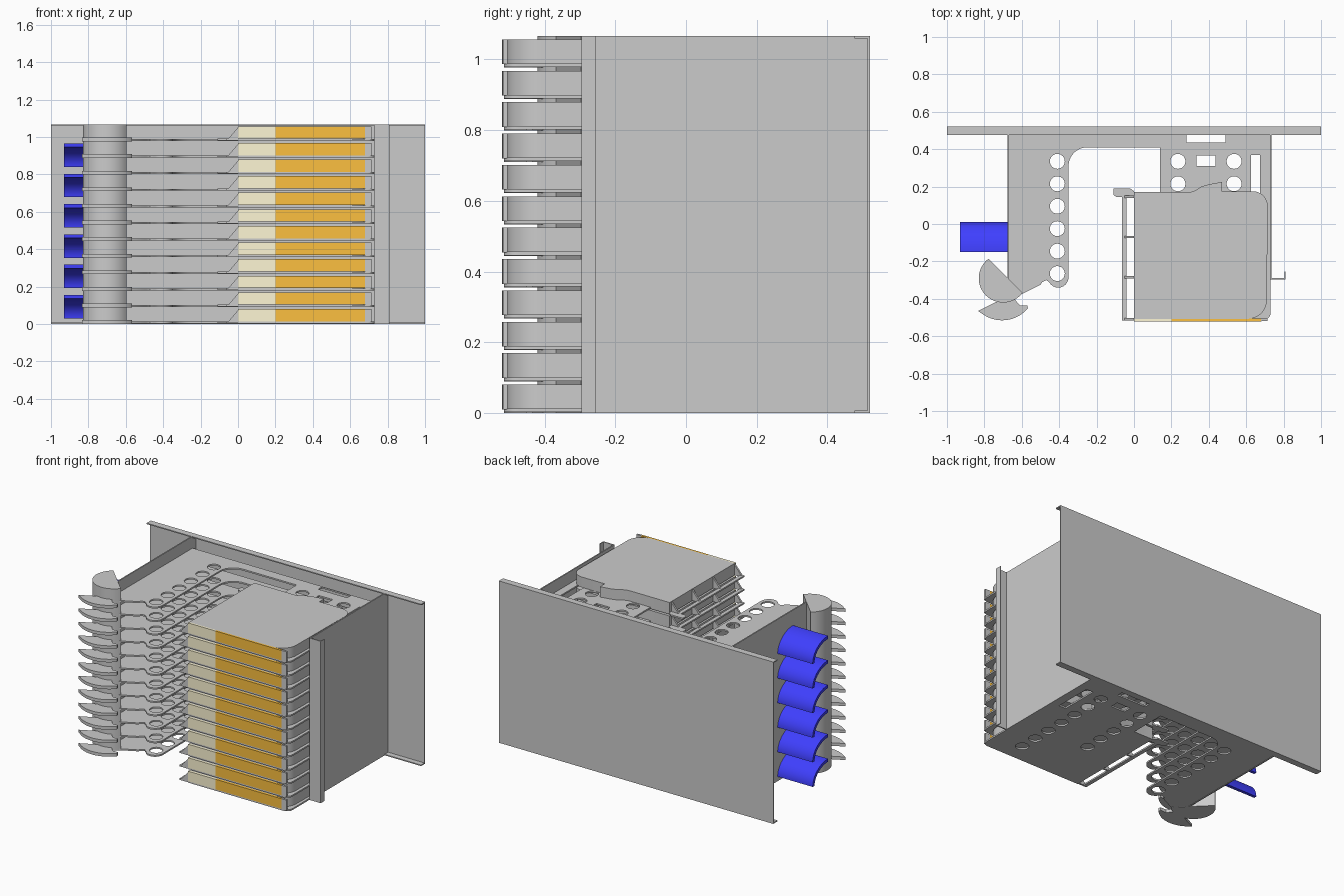
import bpy, bmesh, math
from mathutils import Matrix

if "Cube" in bpy.data.objects:
    bpy.data.objects.remove(bpy.data.objects["Cube"])

PITCH, N, H = 0.0888, 12, 1.066


def material(name, rgb):
    m = bpy.data.materials.new(name)
    m.diffuse_color = (*rgb, 1)
    m.use_nodes = True
    m.node_tree.nodes["Principled BSDF"].inputs["Base Color"].default_value = m.diffuse_color
    return m


BLUE = material("blue", (0.05, 0.05, 1.0))
ORANGE = material("orange", (0.98, 0.53, 0.05))
BEIGE = material("beige", (1.0, 0.93, 0.66))


def arc(cx, cy, r, a0, a1, n=10):
    return [(cx + r * math.cos(math.radians(a0 + (a1 - a0) * i / n)),
             cy + r * math.sin(math.radians(a0 + (a1 - a0) * i / n))) for i in range(n + 1)]


def circle(cx, cy, r=0.04):
    return arc(cx, cy, r, 0, 360, 24)[:-1]


def rect(x0, x1, y0, y1):
    return [(x0, y0), (x1, y0), (x1, y1), (x0, y1)]


# Extruded flat shape: first loop is the outline, others are holes
def prism(name, loops, a, b, plane="xy", mat=None):
    cu = bpy.data.curves.new(name + "_outline", "CURVE")
    cu.dimensions, cu.fill_mode, cu.extrude = "2D", "BOTH", (b - a) / 2
    for pts in loops:
        s = cu.splines.new("POLY")
        s.points.add(len(pts) - 1)
        for p, q in zip(s.points, pts):
            p.co = (q[0], q[1], 0, 1)
        s.use_cyclic_u = True
    tmp = bpy.data.objects.new("tmp", cu)
    bpy.context.collection.objects.link(tmp)
    deps = bpy.context.evaluated_depsgraph_get()
    me = bpy.data.meshes.new_from_object(tmp.evaluated_get(deps))
    bpy.data.objects.remove(tmp)
    bpy.data.curves.remove(cu)
    me.transform(Matrix.Translation((0, 0, (a + b) / 2)))
    if plane == "xz":      # profile in x,z extruded along y
        me.transform(Matrix(((1, 0, 0, 0), (0, 0, 1, 0), (0, 1, 0, 0), (0, 0, 0, 1))))
    elif plane == "yz":    # profile in y,z extruded along x
        me.transform(Matrix(((0, 0, 1, 0), (1, 0, 0, 0), (0, 1, 0, 0), (0, 0, 0, 1))))
    bm = bmesh.new()
    bm.from_mesh(me)
    bmesh.ops.remove_doubles(bm, verts=bm.verts, dist=1e-5)
    bmesh.ops.recalc_face_normals(bm, faces=bm.faces)
    bm.to_mesh(me)
    bm.free()
    me.materials.clear()
    if mat:
        me.materials.append(mat)
    me.shade_smooth()
    me.set_sharp_from_angle(angle=math.radians(30))
    me.name = name
    return me


def place(me, name, z=0.0):
    ob = bpy.data.objects.new(name, me)
    ob.location.z = z
    bpy.context.collection.objects.link(ob)
    return ob


def single(name, loops, a, b, plane="xy", mat=None):
    return place(prism(name, loops, a, b, plane, mat), name)


# Back sheet: channel section with top and bottom lips
t = 0.007
single("back_panel", [[(0.477, 0), (0.52, 0), (0.52, H), (0.477, H), (0.477, H - t),
                       (0.52 - t, H - t), (0.52 - t, t), (0.477, t)]], -1, 1, "yz")

# Side walls; the right one has a folded flange
single("left_wall", [rect(-0.675, -0.667, -0.30, 0.514)], 0, H)
single("right_wall", [[(0.727, 0.514), (0.727, -0.296), (0.81, -0.296), (0.81, -0.255),
                       (0.805, -0.255), (0.805, -0.289), (0.735, -0.289), (0.735, 0.514)]], 0, H)

# Half-round cable column
single("cable_column", [arc(-0.70, -0.29, 0.13, 127, 323, 32)], 0, H)

# Tray plate with perforations
plate_outline = (
    [(-0.667, 0.48), (-0.667, -0.30), (-0.70, -0.41), (-0.62, -0.385), (-0.50, -0.325)]
    + [(-0.49, -0.31), (-0.47, -0.30), (-0.455, -0.31)]
    + arc(-0.405, -0.285, 0.055, 210, 360)
    + arc(-0.25, 0.31, 0.10, 180, 90)
    + [(0.14, 0.41), (0.14, 0.17), (0, 0.17), (0, -0.515)]
    + arc(0.69, -0.475, 0.04, 270, 360) + [(0.73, 0.48)])
plate_holes = [circle(-0.41, 0.335 - 0.12 * i) for i in range(6)]
plate_holes += [circle(0.535, 0.335 - 0.12 * i) for i in range(7)]
plate_holes += [circle(0.235, 0.335 - 0.12 * i) for i in range(5)]
plate_holes += [rect(0.335, 0.435, 0.31, 0.365), rect(0.28, 0.49, 0.435, 0.475),
                rect(0.625, 0.675, 0.12, 0.37)]
plate = prism("tray_plate", [plate_outline] + plate_holes, 0.002, 0.012)

# Cassette with rounded corners and a raised bump in the rear edge
cassette = prism("cassette", [
    [(0, 0.17), (0, -0.507)] + arc(0.61, -0.407, 0.10, 270, 360)
    + arc(0.635, 0.095, 0.08, 0, 90)
    + [(0.47, 0.175), (0.47, 0.225), (0.40, 0.212), (0.36, 0.20), (0.33, 0.18), (0.30, 0.17)]],
    0.012, 0.080)

# Front door in three coloured sections
door_beige = prism("door_label", [rect(0, 0.2, -0.52, -0.505)], 0.014, 0.080, mat=BEIGE)
door_orange = prism("door_front", [rect(0.2, 0.68, -0.52, -0.505)], 0.014, 0.080, mat=ORANGE)
door_grey = prism("door_end", [[(0.68, -0.52), (0.715, -0.518), (0.715, -0.505), (0.68, -0.505)]],
                  0.010, 0.080)

# Slanted side guide: outer rail, triangular ribs, rear hook
rail = prism("guide_rail", [rect(-0.065, -0.04, -0.515, 0.15)], 0.004, 0.014)
ribs = [prism("guide_rib", [[(-0.06, 0.004), (0, 0.004), (0, 0.074)]], y, y + 0.012, "xz")
        for y in (-0.515, -0.291, -0.076, 0.14)]
hook = prism("guide_hook", [[(-0.11, 0.19), (-0.11, 0.155), (-0.095, 0.145), (0, 0.145),
                             (0, 0.175), (-0.02, 0.19)]], 0.004, 0.014)

# Crescent cable guide at the tray end
fin = prism("cable_fin", [
    [(-0.57, -0.435), (-0.61, -0.435), (-0.65, -0.39), (-0.745, -0.42), (-0.835, -0.465)]
    + arc(-0.705, -0.335, 0.18, 232, 320, 16)], 0.0, 0.02)

for i in range(N):
    z = i * PITCH
    for me in [plate, cassette, door_beige, door_orange, door_grey, rail, hook, fin] + ribs:
        place(me, f"{me.name.split('.')[0]}_{i + 1}", z)

# Blue curved cable saddles on the left wall
saddle = prism("cable_saddle", [
    [(-0.15 + y, z) for y, z in
     [(0.16 * math.cos(a), 0.125 * math.sin(a)) for a in [math.pi / 2 * k / 16 for k in range(17)]]
     + [(0.14 * math.cos(a), 0.105 * math.sin(a)) for a in [math.pi / 2 * k / 16 for k in range(16, -1, -1)]]]],
    -0.93, -0.675, "yz", BLUE)
for i in range(6):
    place(saddle, f"cable_saddle_{i + 1}", 0.03 + 0.162 * i)
